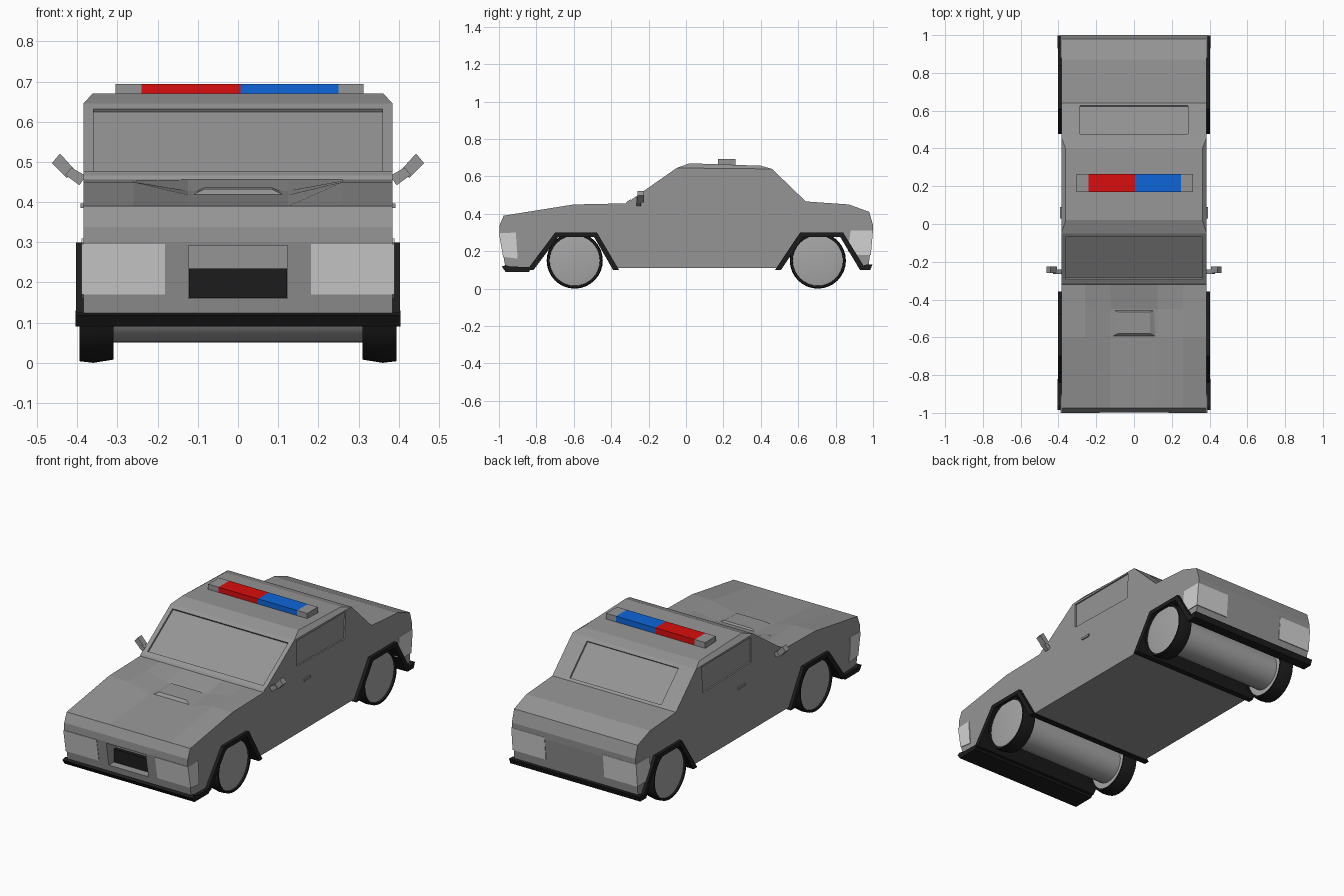
import bpy, bmesh, math
from mathutils import Vector, Matrix

if "Cube" in bpy.data.objects:
    bpy.data.objects.remove(bpy.data.objects["Cube"])


def material(name, r, g, b):
    m = bpy.data.materials.new(name)
    m.diffuse_color = (r, g, b, 1)
    m.use_nodes = True
    m.node_tree.nodes["Principled BSDF"].inputs["Base Color"].default_value = m.diffuse_color
    return m


GREY = material("body grey", 0.30, 0.30, 0.30)
HUB = material("hub grey", 0.38, 0.38, 0.38)
LAMP = material("lamp light grey", 0.65, 0.65, 0.65)
BLACK = material("trim black", 0.012, 0.012, 0.012)
RED = material("beacon red", 0.70, 0.004, 0.004)
BLUE = material("beacon blue", 0.004, 0.13, 0.70)


def finish(name, bm, mat):
    bmesh.ops.recalc_face_normals(bm, faces=bm.faces)
    me = bpy.data.meshes.new(name)
    bm.to_mesh(me)
    bm.free()
    me.materials.append(mat)
    ob = bpy.data.objects.new(name, me)
    bpy.context.collection.objects.link(ob)
    return ob


def loft(name, stations, mat):
    """Closed solid through matching rings of points."""
    bm = bmesh.new()
    rings = [[bm.verts.new(p) for p in ring] for ring in stations]
    n = len(rings[0])
    for a, b in zip(rings, rings[1:]):
        for i in range(n):
            j = (i + 1) % n
            bm.faces.new((a[i], a[j], b[j], b[i]))
    bm.faces.new(rings[0][::-1])
    bm.faces.new(rings[-1])
    return finish(name, bm, mat)


def prism(name, pts, x0, x1, mat):
    """Side outline (y, z) extruded along x."""
    return loft(name, [[(x, y, z) for y, z in pts] for x in (x0, x1)], mat)


def box(name, x0, x1, y0, y1, z0, z1, mat):
    return prism(name, [(y0, z0), (y1, z0), (y1, z1), (y0, z1)], x0, x1, mat)


def frustum(name, base, top, mat):
    """Rectangles given as (half x, y0, y1, z at y0, z at y1)."""
    return loft(name, [[(-x, y0, z0), (x, y0, z0), (x, y1, z1), (-x, y1, z1)]
                       for x, y0, y1, z0, z1 in (base, top)], mat)


def cut(ob, cutter):
    cutter.hide_render = True
    mod = ob.modifiers.new("cut", "BOOLEAN")
    mod.operation = "DIFFERENCE"
    mod.solver = "EXACT"
    mod.object = cutter
    dg = bpy.context.evaluated_depsgraph_get()
    me = bpy.data.meshes.new_from_object(ob.evaluated_get(dg))
    ob.modifiers.clear()
    ob.data = me
    bpy.data.objects.remove(cutter)


def slab(a, b, t):
    """Side outline of a slab of half thickness t around the line a-b."""
    a, b = Vector(a), Vector(b)
    d = (b - a).normalized()
    n = Vector((-d.y, d.x)) * t
    return [tuple(p) for p in (a - n, b - n, b + n, a + n)]


# Body: side profile lofted across x, with a dished bonnet centre
profile = [(-0.965, 0.11), (-0.998, 0.30), (-0.997, 0.338), (-0.975, 0.39),
           (-0.6, 0.45), (-0.45, 0.453), (-0.32, 0.456), (-0.05, 0.645),
           (0.46, 0.64), (0.64, 0.466), (0.87, 0.45), (0.98, 0.41),
           (1.0, 0.34), (0.998, 0.30), (0.975, 0.11)]
stations = []
for x in (-0.385, -0.26, -0.125, 0.125, 0.26, 0.385):
    dish = {4: 0.032, 5: 0.025} if abs(x) < 0.2 else {}
    stations.append([(x, y, z - dish.get(i, 0)) for i, (y, z) in enumerate(profile)])
body = loft("body", stations, GREY)

# Wheel arches: cut through the body, then lined with black trim
arches = {
    "front": ([(-0.85, 0.1), (-0.70, 0.3), (-0.476, 0.3), (-0.358, 0.1)],
              [(-0.39, 0.1), (-0.492, 0.277), (-0.682, 0.277), (-0.815, 0.1)]),
    "rear": ([(0.476, 0.1), (0.61, 0.3), (0.84, 0.3), (0.963, 0.1)],
             [(0.93, 0.1), (0.824, 0.277), (0.628, 0.277), (0.508, 0.1)])}
for end, (outer, inner) in arches.items():
    cut(body, prism("arch_cutter", outer + [(outer[3][0], 0), (outer[0][0], 0)], -0.6, 0.6, GREY))
    prism(end + "_arch_trim", outer + inner, -0.403, 0.403, BLACK)

# Recessed windows and grille opening
cut(body, prism("windscreen_cutter", slab((-0.29, 0.477), (-0.068, 0.632), 0.01), -0.36, 0.36, GREY))
cut(body, prism("rear_window_cutter", slab((0.475, 0.625), (0.628, 0.477), 0.01), -0.285, 0.285, GREY))
for s in (-1, 1):
    x0, x1 = sorted((s * 0.377, s * 0.5))
    cut(body, prism("side_window_cutter", [(-0.03, 0.492), (0.40, 0.482), (0.41, 0.632), (-0.03, 0.632)],
                    x0, x1, GREY))
cut(body, box("grille_cutter", -0.123, 0.123, -1.1, -0.91, 0.16, 0.292, GREY))
box("grille", -0.122, 0.122, -0.93, -0.908, 0.161, 0.235, BLACK)

# Roof with chamfered edges
frustum("roof", (0.385, -0.05, 0.46, 0.645, 0.64), (0.362, 0.02, 0.40, 0.67, 0.657), GREY)

# Bonnet scoop
frustum("bonnet_scoop", (0.125, -0.6, -0.45, 0.412, 0.42), (0.085, -0.58, -0.465, 0.432, 0.436), GREY)

# Cowl strip under the windscreen
prism("cowl", [(-0.325, 0.45), (-0.315, 0.466), (-0.295, 0.478), (-0.285, 0.45)], -0.385, 0.385, GREY)

# Bumpers
prism("front_bumper", [(-0.965, 0.09), (-0.84, 0.09), (-0.82, 0.115), (-0.94, 0.118),
                       (-0.965, 0.125), (-0.985, 0.118)], -0.405, 0.405, BLACK)
prism("rear_bumper", [(0.93, 0.1), (0.985, 0.1), (0.997, 0.13), (0.97, 0.13), (0.94, 0.122)],
      -0.405, 0.405, BLACK)

# Wrap-around lamps, mirrors and door handles
for s, side in ((-1, "left"), (1, "right")):
    x0, x1 = sorted((s * 0.182, s * 0.389))
    prism(side + "_headlamp", [(-1.0, 0.296), (-0.91, 0.3), (-0.9, 0.16), (-0.978, 0.17)], x0, x1, LAMP)
    prism(side + "_tail_lamp", [(1.0, 0.31), (0.88, 0.31), (0.865, 0.2), (0.90, 0.18), (0.988, 0.18)],
          x0, x1, LAMP)
    stem = [(0.378, 0.465), (0.395, 0.442), (0.43, 0.468), (0.415, 0.486)]
    head = [(0.408, 0.482), (0.426, 0.460), (0.463, 0.497), (0.443, 0.521)]
    loft(side + "_mirror_stem", [[(s * x, y, z) for x, z in stem] for y in (-0.265, -0.24)], GREY)
    loft(side + "_mirror", [[(s * x, y, z) for x, z in head] for y in (-0.26, -0.225)], GREY)
    x0, x1 = sorted((s * 0.38, s * 0.392))
    box(side + "_door_handle", x0, x1, 0.03, 0.09, 0.385, 0.397, GREY)

# Roof light bar
box("light_bar_left_end", -0.305, -0.24, 0.17, 0.265, 0.65, 0.694, GREY)
box("light_bar_right_end", 0.25, 0.312, 0.17, 0.265, 0.65, 0.694, GREY)
box("red_beacon", -0.24, 0.006, 0.17, 0.265, 0.65, 0.694, RED)
box("blue_beacon", 0.006, 0.25, 0.17, 0.265, 0.65, 0.694, BLUE)


def lathe(name, outline, y, mat, n=32):
    """Rings (x, radius) turned around an axle along x at z = 0.15."""
    rings = [[(x, y + r * math.cos(2 * math.pi * i / n), 0.15 + r * math.sin(2 * math.pi * i / n))
              for i in range(n)] for x, r in outline]
    ob = loft(name, rings, mat)
    bpy.context.view_layer.objects.active = ob
    bpy.ops.object.select_all(action="DESELECT")
    ob.select_set(True)
    bpy.ops.object.shade_smooth_by_angle(angle=math.radians(35))


# Wheels: tyre with recessed sides, hub disc and a thick axle
for end, y in (("front", -0.595), ("rear", 0.705)):
    lathe(end + "_axle", [(-0.34, 0.1), (0.34, 0.1)], y, HUB)
    for s, side in ((-1, "left"), (1, "right")):
        tyre = [(0.33, 0.13), (0.31, 0.134), (0.31, 0.142), (0.36, 0.15),
                (0.394, 0.146), (0.394, 0.136), (0.375, 0.133)]
        lathe(f"{end}_{side}_tyre", [(s * x, r) for x, r in tyre], y, BLACK)
        lathe(f"{end}_{side}_hub", [(s * x, r) for x, r in ((0.32, 0.134), (0.384, 0.135), (0.39, 0.10))],
              y, HUB)
